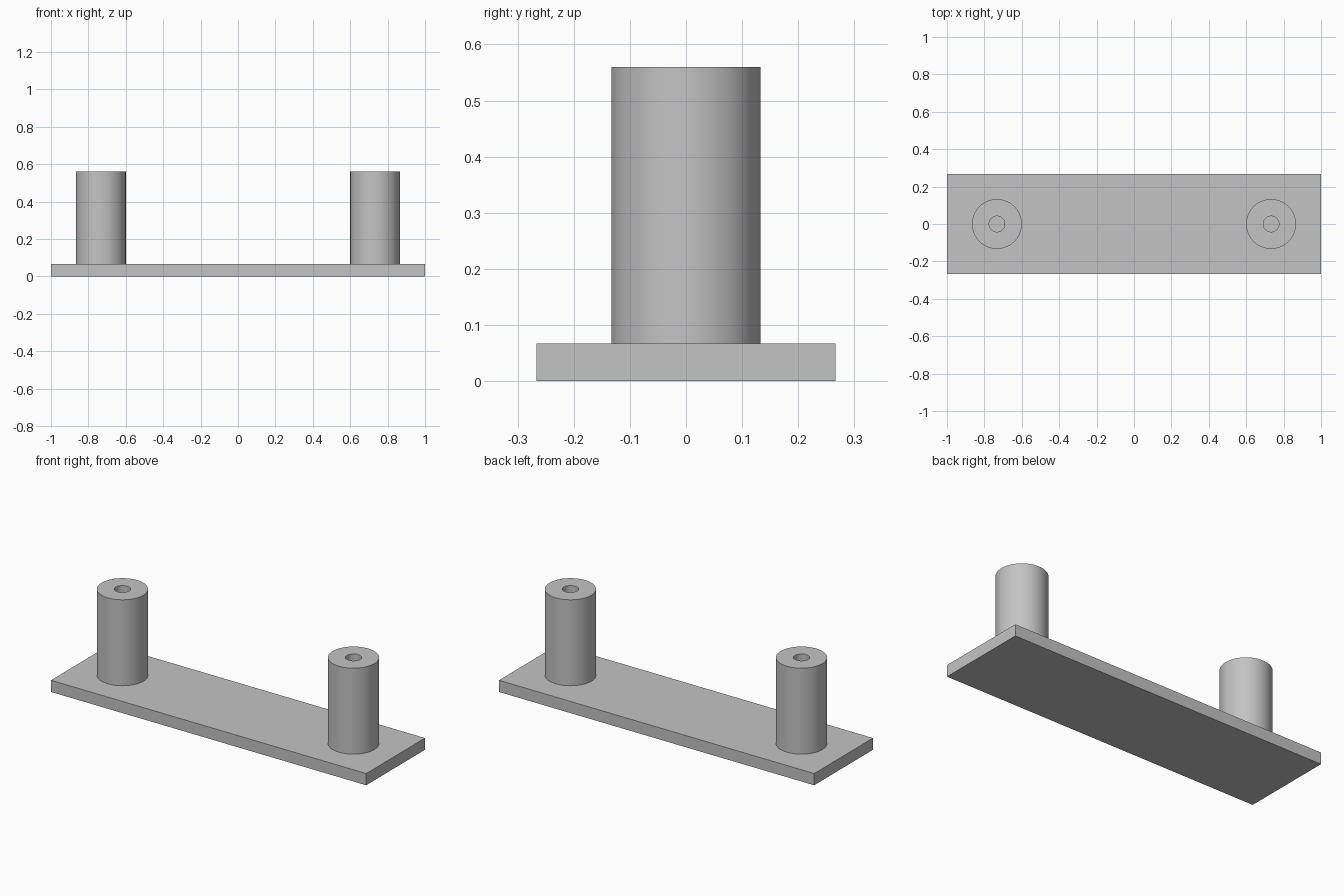
import bpy
import bmesh
import math
from mathutils import Matrix

SEGMENTS = 64
PLATE = (2.0, 0.533, 0.067)
POST_X, POST_R, POST_TOP = 0.733, 0.133, 0.56
HOLE_R, HOLE_FLOOR = 0.042, 0.16

cube = bpy.data.objects.get("Cube")
if cube:
    bpy.data.objects.remove(cube, do_unlink=True)

# Single plain grey material
grey = bpy.data.materials.new("grey")
grey.use_nodes = True
grey.diffuse_color = (0.55, 0.55, 0.55, 1)
grey.node_tree.nodes["Principled BSDF"].inputs["Base Color"].default_value = grey.diffuse_color


def add_object(name, bm):
    bmesh.ops.recalc_face_normals(bm, faces=bm.faces)
    mesh = bpy.data.meshes.new(name)
    bm.to_mesh(mesh)
    bm.free()
    mesh.materials.append(grey)
    obj = bpy.data.objects.new(name, mesh)
    bpy.context.collection.objects.link(obj)
    return obj


# Base plate
bm = bmesh.new()
bmesh.ops.create_cube(bm, size=1)
bmesh.ops.scale(bm, vec=PLATE, verts=bm.verts)
bmesh.ops.translate(bm, vec=(0, 0, PLATE[2] / 2), verts=bm.verts)
add_object("base_plate", bm)


def add_post(name, x):
    """Turned post with a blind screw hole in its top."""
    bm = bmesh.new()
    profile = [(POST_R, PLATE[2]), (POST_R, POST_TOP),
               (HOLE_R, POST_TOP), (HOLE_R, HOLE_FLOOR)]
    rings = []
    for radius, z in profile:
        ring = bmesh.ops.create_circle(bm, segments=SEGMENTS, radius=radius,
                                       matrix=Matrix.Translation((0, 0, z)))
        rings.append(ring["verts"])
    for lower, upper in zip(rings, rings[1:]):
        for i in range(SEGMENTS):
            j = (i + 1) % SEGMENTS
            bm.faces.new((lower[i], lower[j], upper[j], upper[i]))
    bm.faces.new(rings[0])
    bm.faces.new(rings[-1])
    post = add_object(name, bm)
    post.location.x = x
    bpy.ops.object.select_all(action="DESELECT")
    post.select_set(True)
    bpy.context.view_layer.objects.active = post
    bpy.ops.object.shade_smooth_by_angle(angle=math.radians(30))


# Mirrored pair of posts
for side, sign in (("left", 1), ("right", -1)):
    add_post(side + "_post", sign * POST_X)
